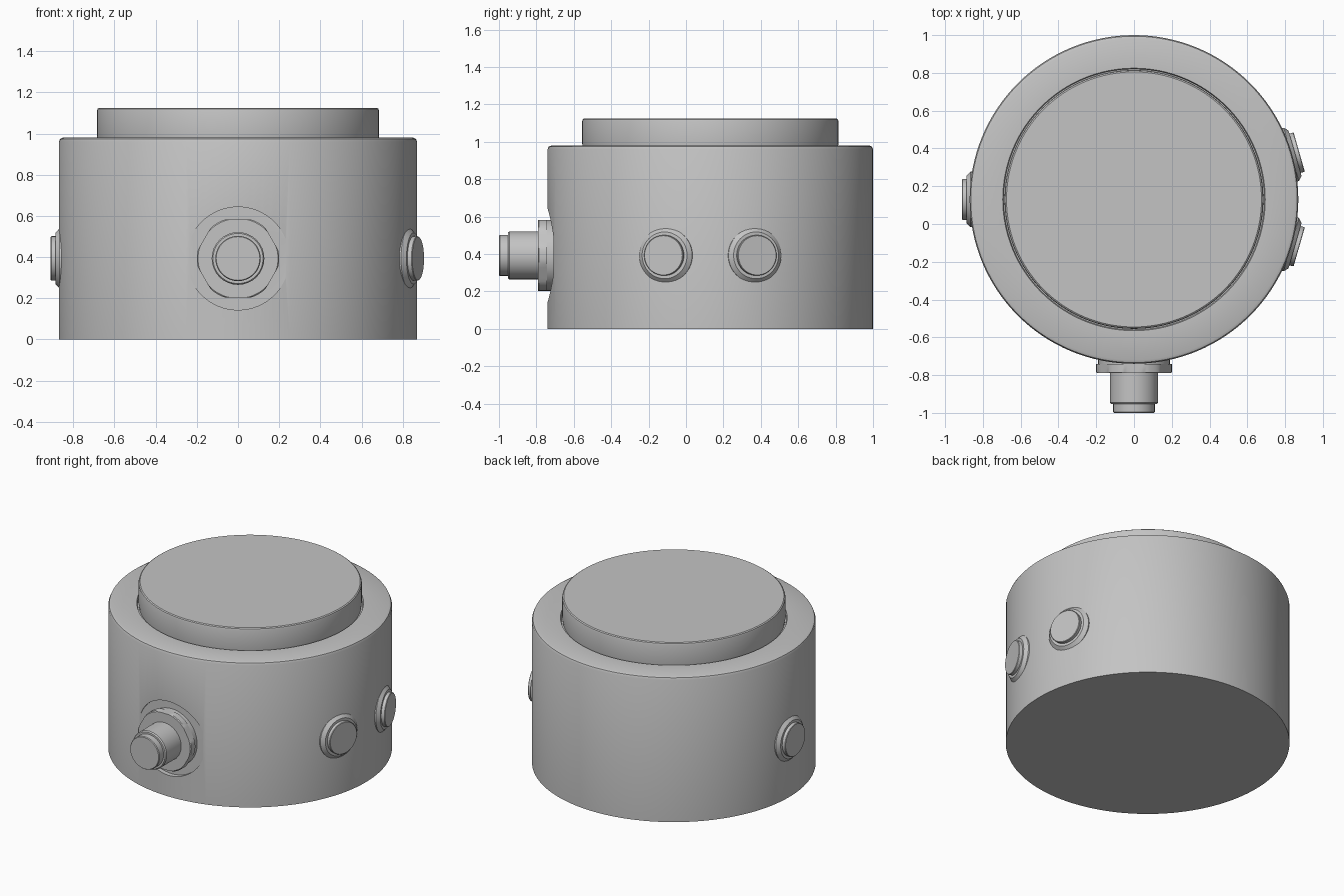
import bpy, bmesh, math
from math import pi, sin, cos
from mathutils import Matrix, Vector

if "Cube" in bpy.data.objects:
    bpy.data.objects.remove(bpy.data.objects["Cube"], do_unlink=True)

grey = bpy.data.materials.new("matte_grey")
grey.use_nodes = True
grey.diffuse_color = (0.55, 0.55, 0.55, 1)
grey.node_tree.nodes["Principled BSDF"].inputs["Base Color"].default_value = grey.diffuse_color

CENTRE_Y = 0.13
PORT_Z = 0.393


def lathe(name, profile, sides, matrix, limit=None):
    """Capped solid from (radius, height) rings; limit(angle) trims the radius."""
    bm = bmesh.new()
    rings = []
    for r, h in profile:
        ring = []
        for i in range(sides):
            a = 2 * pi * i / sides
            rr = min(r, limit(a)) if limit else r
            ring.append(bm.verts.new((rr * cos(a), rr * sin(a), h)))
        rings.append(ring)
    for low, high in zip(rings, rings[1:]):
        for i in range(sides):
            j = (i + 1) % sides
            bm.faces.new((low[i], low[j], high[j], high[i]))
    bm.faces.new(rings[0][::-1])
    bm.faces.new(rings[-1])
    mesh = bpy.data.meshes.new(name)
    bm.to_mesh(mesh)
    bm.free()
    mesh.materials.append(grey)
    obj = bpy.data.objects.new(name, mesh)
    bpy.context.collection.objects.link(obj)
    mesh.transform(matrix)
    return obj


def select(obj):
    bpy.ops.object.select_all(action="DESELECT")
    obj.select_set(True)
    bpy.context.view_layer.objects.active = obj


def smooth(obj):
    select(obj)
    bpy.ops.object.shade_smooth_by_angle(angle=math.radians(30))


def outward(degrees):
    """Frame on the housing axis whose z points outward through the wall."""
    a = math.radians(degrees)
    turn = Vector((cos(a), sin(a), 0)).to_track_quat("Z", "Y").to_matrix().to_4x4()
    return Matrix.Translation((0, CENTRE_Y, PORT_Z)) @ turn


upright = Matrix.Translation((0, CENTRE_Y, 0))
front = outward(-90)

# Housing with a rounded rim and a shallow groove around the lid
housing = lathe("housing", [(0.87, 0), (0.87, 0.96), (0.864, 0.974), (0.85, 0.98),
                            (0.695, 0.98), (0.69, 0.965)], 128, upright)

# Flat circular seat milled into the front wall
cutter = lathe("seat_cutter", [(0.25, 0.838), (0.25, 1.1)], 64, front)
cutter.hide_render = True
cut = housing.modifiers.new("seat", "BOOLEAN")
cut.operation = "DIFFERENCE"
cut.solver = "EXACT"
cut.object = cutter
select(housing)
bpy.ops.object.modifier_apply(modifier=cut.name)
bpy.data.objects.remove(cutter, do_unlink=True)
smooth(housing)

# Raised lid
smooth(lathe("lid", [(0.68, 0.95), (0.685, 0.99), (0.685, 1.11), (0.682, 1.12),
                     (0.675, 1.125)], 128, upright))


# Front connector: washer, chamfered hex nut and stepped barrel
def hexagon(a):
    return 0.19 / cos((a - pi / 2 + pi / 6) % (pi / 3) - pi / 6)


smooth(lathe("connector_washer", [(0.19, 0.82), (0.19, 0.875)], 48, front))
smooth(lathe("connector_nut", [(0.2, 0.872), (0.2, 0.915), (0.194, 0.92)], 72, front, hexagon))
smooth(lathe("connector_barrel", [(0.128, 0.9), (0.128, 1.075), (0.122, 1.083),
                                  (0.11, 1.083), (0.11, 1.125), (0.106, 1.13)], 32, front))

# Round plugs: two on the left wall, one on the right
for label, angle in (("left_front", -16), ("left_back", 16), ("right", 180)):
    frame = outward(angle)
    smooth(lathe("plug_collar_" + label, [(0.147, 0.84), (0.147, 0.866), (0.125, 0.887),
                                          (0.115, 0.887)], 48, frame))
    smooth(lathe("plug_cap_" + label, [(0.108, 0.86), (0.108, 0.907), (0.105, 0.91)], 48, frame))
